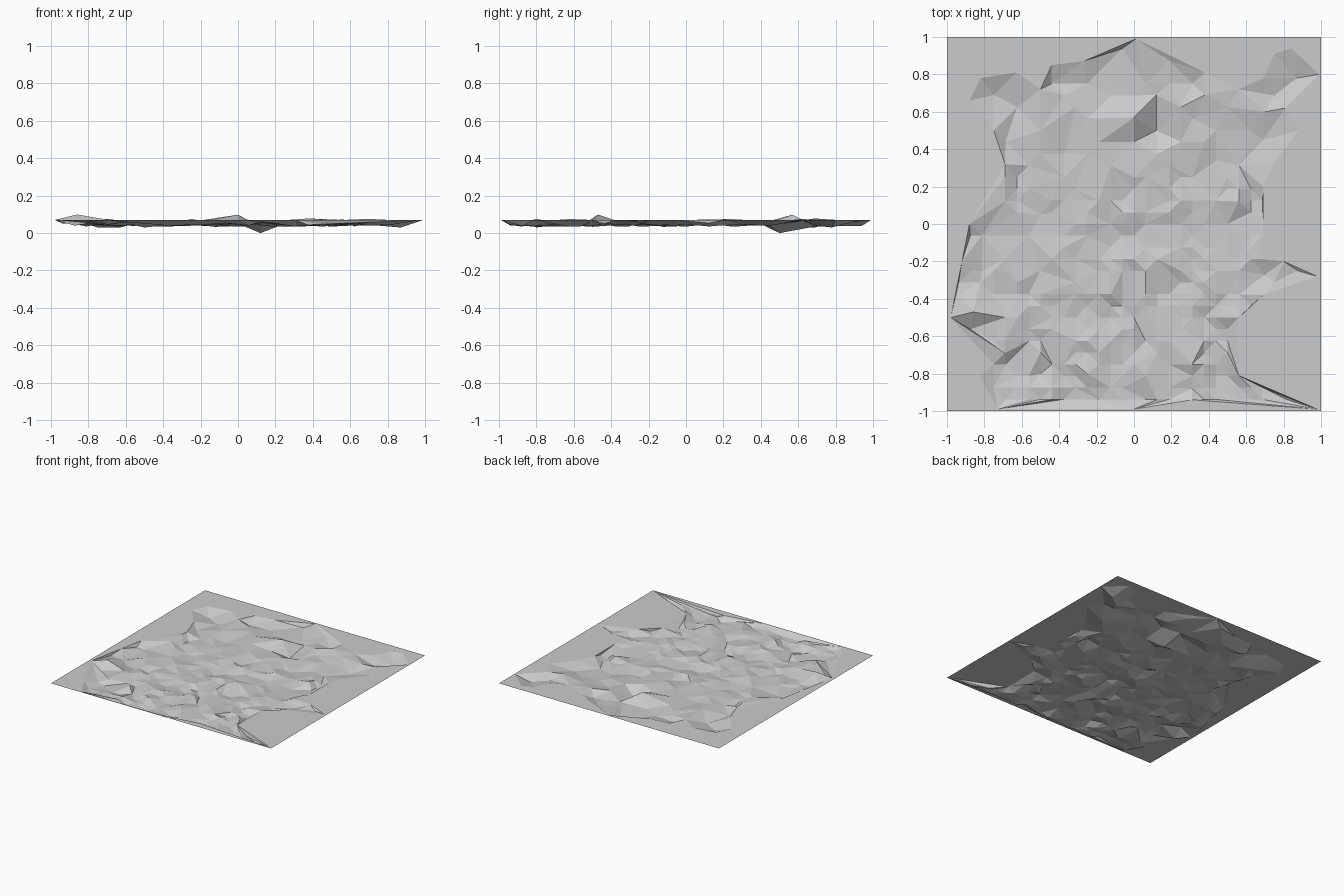
import bpy, bmesh, random
from mathutils import Vector, noise
from mathutils.geometry import delaunay_2d_cdt, intersect_point_tri_2d

cube = bpy.data.objects.get("Cube")
if cube:
    bpy.data.objects.remove(cube)

random.seed(7)
RIM, FLOOR, STEP = 0.07, 0.03, 0.0625

# Outline of the eroded hollow, clockwise from the back left
outline = [(-.88, .66), (-.82, .78), (-.63, .81), (-.5, .72), (-.44, .85), (-.27, .87),
           (.01, .99), (.38, .81), (.56, .72), (.69, .78), (.75, .91), (.84, .94),
           (.99, .8), (.81, .62), (.88, .5), (.75, .33), (.69, .2), (.69, -.06),
           (.8, -.2), (.98, -.28), (.69, -.38), (.56, -.5), (.56, -.81), (.98, -.99),
           (.31, -.94), (0, -.99), (-.73, -.99), (-.82, -.82), (-.69, -.69),
           (-.98, -.5), (-.92, -.2), (-.88, 0), (-.69, .12), (-.69, .32), (-.75, .5)]

# Distinct peaks, pits and ledges
features = [(-.86, -.47, .099), (0, .57, .098), (.12, .5, 0), (.12, .69, .035),
            (-.75, .69, .03), (.87, .78, .03), (-.25, .75, .04), (-.44, .75, .035),
            (0, .44, .05), (.25, .44, .05), (-.69, -.62, .075), (-.81, -.06, .04),
            (.38, .69, .078), (.44, .34, .04), (.7, .6, .076), (.5, 0, .035),
            (.56, .12, .075), (-.69, .25, .075), (-.5, .05, .04), (-.25, -.8, .076),
            (-.5, -.8, .03), (.31, -.75, .07), (.31, -.88, .035), (-.82, -.31, .045),
            (.69, .45, .04), (.7, -.27, .04)]


def inside(x, y):
    """True when the point lies inside the hollow outline."""
    hit = False
    for (ax, ay), (bx, by) in zip(outline, outline[1:] + outline[:1]):
        if (ay > y) != (by > y) and x < ax + (y - ay) * (bx - ax) / (by - ay):
            hit = not hit
    return hit


def clear_of(x, y, points, gap):
    return all((x - p[0]) ** 2 + (y - p[1]) ** 2 > gap * gap for p in points)


# Square rim and the hollow outline
points = [(-1, -1, RIM), (1, -1, RIM), (1, 1, RIM), (-1, 1, RIM)]
start = len(points)
points += [(x, y, RIM) for x, y in outline]
edges = [(i, (i + 1) % 4) for i in range(4)]
edges += [(start + i, start + (i + 1) % len(outline)) for i in range(len(outline))]
points += features

# Rough ground: scattered snapped points, denser towards the front
for row in range(-15, 16):
    for col in range(-15, 16):
        x, y = col * STEP, row * STEP
        chance = 0.42 - 0.2 * y
        if random.random() < chance and inside(x, y) and clear_of(x, y, points, 0.08 if y > .3 else 0.06):
            wave = noise.noise(Vector((x * 5, y * 7, 3))) * 0.02
            z = 0.051 + wave + random.uniform(-0.013, 0.013)
            points.append((x, y, min(RIM, max(FLOOR, z))))

# Triangulate into one faceted sheet
flat = [Vector((p[0], p[1])) for p in points]
verts, _, faces, source, _, _ = delaunay_2d_cdt(flat, edges, [], 0, 1e-5)
mesh = bpy.data.meshes.new("terrain_sheet")
mesh.from_pydata([(v.x, v.y, points[s[0]][2] if s else RIM) for v, s in zip(verts, source)], [], faces)
bm = bmesh.new()
bm.from_mesh(mesh)
for face in bm.faces:
    face.normal_update()
    if face.normal.z < 0:
        face.normal_flip()
    face.smooth = False
bm.to_mesh(mesh)
bm.free()

terrain = bpy.data.objects.new("terrain_sheet", mesh)
bpy.context.collection.objects.link(terrain)

# Plain stone colour
stone = bpy.data.materials.new("stone_grey")
stone.use_nodes = True
colour = (0.6, 0.6, 0.6, 1)
stone.diffuse_color = colour
stone.node_tree.nodes["Principled BSDF"].inputs["Base Color"].default_value = colour
mesh.materials.append(stone)
